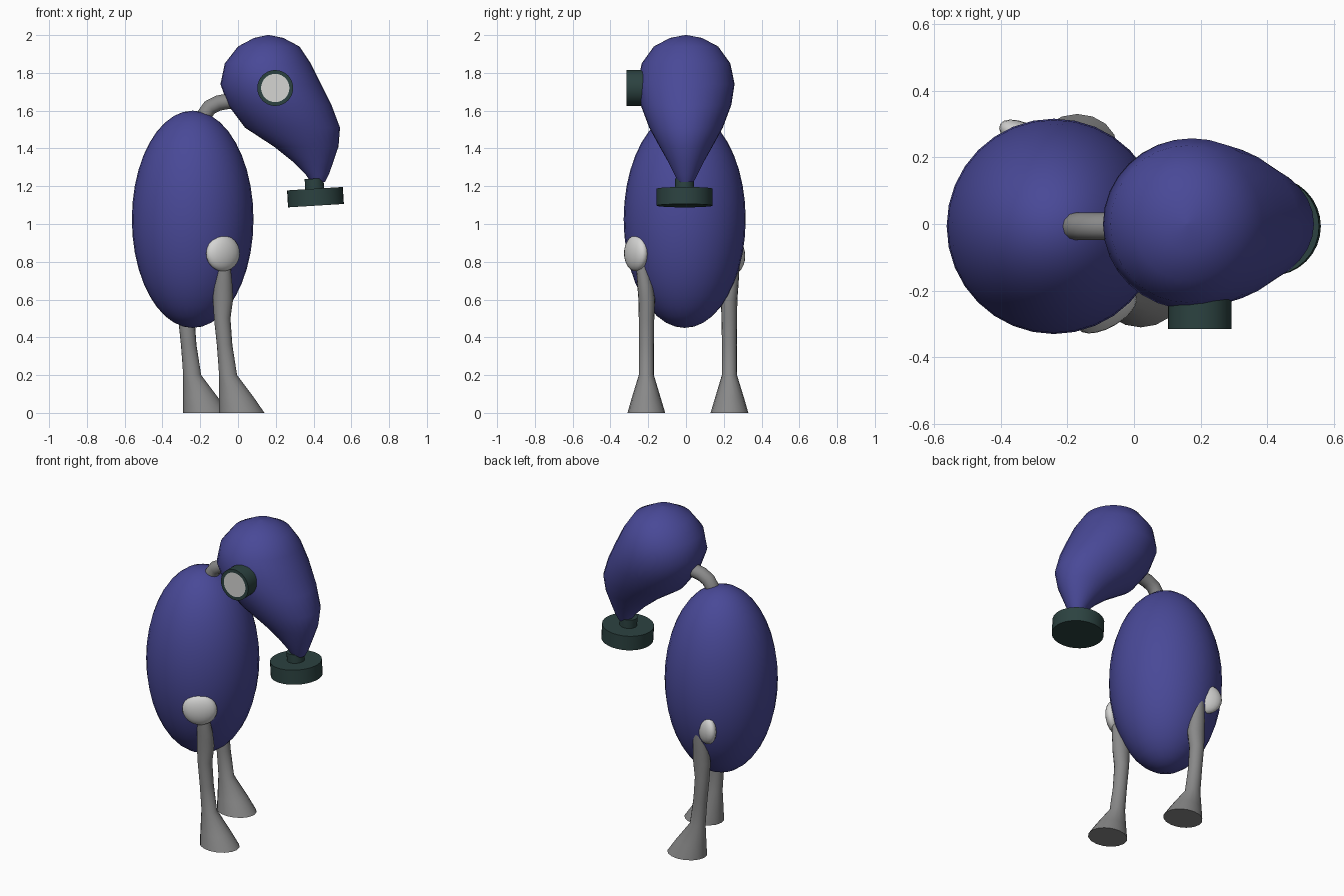
import bpy, bmesh, math
from mathutils import Matrix, Vector

if "Cube" in bpy.data.objects:
    bpy.data.objects.remove(bpy.data.objects["Cube"])

Y0 = -0.007  # shared centre line of body and head


def material(name, rgb):
    m = bpy.data.materials.new(name)
    m.diffuse_color = (*rgb, 1)
    m.use_nodes = True
    m.node_tree.nodes["Principled BSDF"].inputs["Base Color"].default_value = m.diffuse_color
    return m


INDIGO = material("indigo", (0.066, 0.066, 0.31))
GREY = material("leg grey", (0.25, 0.25, 0.25))
WHITE = material("pale grey", (0.66, 0.66, 0.65))
GREEN = material("dark green", (0.025, 0.055, 0.052))


def finish(name, bm, mats, angle=50):
    bmesh.ops.recalc_face_normals(bm, faces=bm.faces[:])
    me = bpy.data.meshes.new(name)
    bm.to_mesh(me)
    bm.free()
    for m in mats:
        me.materials.append(m)
    ob = bpy.data.objects.new(name, me)
    bpy.context.collection.objects.link(ob)
    bpy.ops.object.select_all(action='DESELECT')
    bpy.context.view_layer.objects.active = ob
    ob.select_set(True)
    bpy.ops.object.shade_smooth_by_angle(angle=math.radians(angle))
    return ob


def ellipsoid(name, loc, radii, mat, rot=0, seg=32, rings=20):
    bm = bmesh.new()
    mtx = Matrix.Translation(loc) @ Matrix.Rotation(rot, 4, 'Z') @ Matrix.Diagonal((*radii, 1))
    bmesh.ops.create_uvsphere(bm, u_segments=seg, v_segments=rings, radius=1, matrix=mtx)
    return finish(name, bm, [mat])


def loft(name, slices, sides, mat):
    """Join horizontal elliptical slices given as (z, x_min, x_max, y_min, y_max)."""
    bm = bmesh.new()
    rings = []
    for z, xa, xb, ya, yb in slices:
        ring = []
        for i in range(sides):
            a = 2 * math.pi * i / sides
            ring.append(bm.verts.new(((xa + xb) / 2 + (xb - xa) / 2 * math.cos(a),
                                      (ya + yb) / 2 + (yb - ya) / 2 * math.sin(a), z)))
        rings.append(ring)
    for r, s in zip(rings, rings[1:]):
        for i in range(sides):
            j = (i + 1) % sides
            bm.faces.new((r[i], r[j], s[j], s[i]))
    bm.faces.new(rings[0])
    bm.faces.new(rings[-1])
    return finish(name, bm, [mat])


def cylinder(name, loc, radius, depth, mat, axis='Z', tilt=0):
    bm = bmesh.new()
    rot = Matrix.Rotation(tilt, 4, 'Y')
    if axis == 'Y':
        rot = Matrix.Rotation(math.pi / 2, 4, 'X')
    bmesh.ops.create_cone(bm, cap_ends=True, segments=32, radius1=radius, radius2=radius,
                          depth=depth, matrix=Matrix.Translation(loc) @ rot)
    return finish(name, bm, [mat])


# Egg-shaped body
ellipsoid("body", (-0.24, Y0, 1.025), (0.322, 0.323, 0.575), INDIGO)

# Drooping head, narrowing to the snout
head = [(2.0, 0.155, 0.165, 0.005), (1.985, 0.085, 0.24, 0.085), (1.94, 0.0, 0.325, 0.17),
        (1.85, -0.07, 0.385, 0.235), (1.74, -0.093, 0.44, 0.257), (1.63, -0.053, 0.495, 0.24),
        (1.51, 0.037, 0.54, 0.195), (1.41, 0.19, 0.532, 0.14), (1.33, 0.29, 0.505, 0.095),
        (1.26, 0.36, 0.48, 0.06), (1.222, 0.385, 0.46, 0.04)]
loft("head", [(z, a, b, -h, h) for z, a, b, h in head], 32, INDIGO)

# Curved neck tube
curve = bpy.data.curves.new("neck_path", 'CURVE')
curve.dimensions = '3D'
curve.bevel_depth = 0.041
curve.bevel_resolution = 4
path = [(-0.19, 1.50), (-0.18, 1.575), (-0.15, 1.617), (-0.105, 1.64), (-0.05, 1.65), (0.05, 1.655)]
spline = curve.splines.new('POLY')
spline.points.add(len(path) - 1)
for p, (x, z) in zip(spline.points, path):
    p.co = (x, Y0, z, 1)
    p.radius = 1
spline.use_smooth = True
curve.materials.append(GREY)
neck = bpy.data.objects.new("neck", curve)
bpy.context.collection.objects.link(neck)

# Snout stem and filter disc
tilt = math.radians(-3.5)
cylinder("snout_stem", (0.405, Y0, 1.20), 0.05, 0.08, GREEN, tilt=tilt)
cylinder("snout_disc", (0.41, Y0, 1.142), 0.148, 0.09, GREEN, tilt=tilt)

# Single eye on the front side: rim with an inset lens face
rim = cylinder("eye", (0.197, -0.255, 1.72), 0.095, 0.12, GREEN, axis='Y')
bm = bmesh.new()
bm.from_mesh(rim.data)
bm.faces.ensure_lookup_table()
lens = min(bm.faces, key=lambda f: f.calc_center_median().y)
bmesh.ops.inset_region(bm, faces=[lens], thickness=0.02)
lens.material_index = 1
rim.data.materials.append(WHITE)
bm.to_mesh(rim.data)
bm.free()

# Legs flaring into feet, with hip joints
leg = [(0.85, -0.105, -0.05, -0.265, -0.215), (0.75, -0.116, -0.037, -0.262, -0.195),
       (0.68, -0.127, -0.03, -0.258, -0.175), (0.60, -0.133, -0.026, -0.252, -0.164),
       (0.50, -0.127, -0.04, -0.250, -0.168), (0.36, -0.112, -0.03, -0.249, -0.170),
       (0.20, -0.10, -0.005, -0.25, -0.17), (0.08, -0.10, 0.085, -0.287, -0.134),
       (0.0, -0.10, 0.14, -0.31, -0.11)]
loft("front_leg", leg, 16, GREY)
loft("rear_leg", [(z, a - 0.19, b - 0.19, 0.02 - d, 0.02 - c) for z, a, b, c, d in leg], 16, GREY)
hip = (0.1, 0.045, 0.095)
ellipsoid("front_hip", (-0.08, -0.265, 0.845), hip, WHITE, math.radians(30), 20, 12)
ellipsoid("rear_hip", (-0.315, 0.25, 0.83), hip, WHITE, math.radians(-30), 20, 12)
